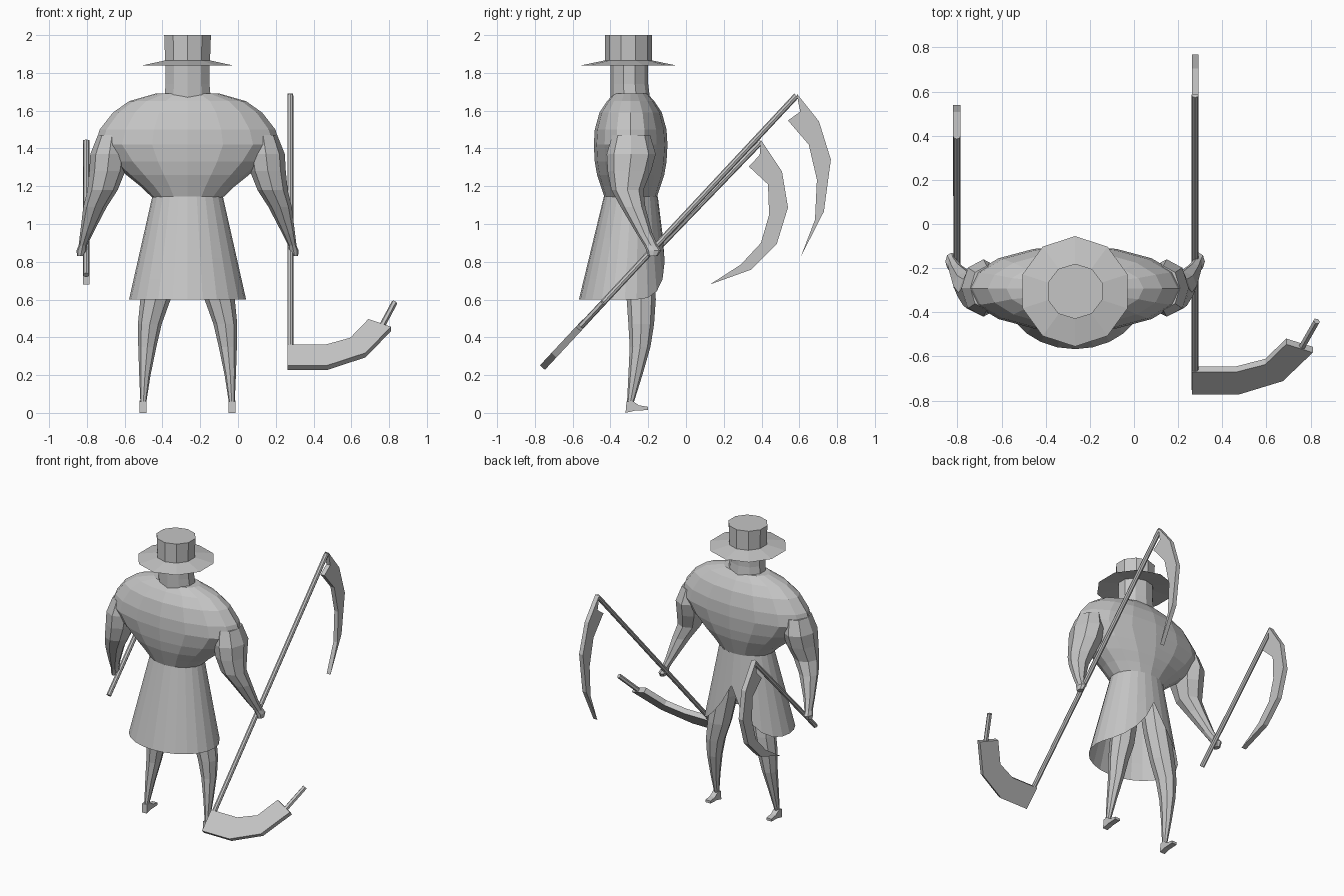
import bpy, bmesh, math
from mathutils import Vector

cube = bpy.data.objects.get("Cube")
if cube:
    bpy.data.objects.remove(cube)

CX = -0.267  # body centre line

grey = bpy.data.materials.new("plain grey")
grey.use_nodes = True
grey.diffuse_color = (0.56, 0.56, 0.56, 1)
grey.node_tree.nodes["Principled BSDF"].inputs["Base Color"].default_value = grey.diffuse_color


def finish(name, bm, mirror=False, on_body=True):
    """Turn a bmesh into a flat shaded object, mirrored about the body centre if asked."""
    bmesh.ops.recalc_face_normals(bm, faces=bm.faces)
    mesh = bpy.data.meshes.new(name)
    bm.to_mesh(mesh)
    bm.free()
    mesh.materials.append(grey)
    ob = bpy.data.objects.new(name, mesh)
    bpy.context.collection.objects.link(ob)
    if on_body:
        ob.location.x = CX
    if mirror:
        ob.modifiers.new("Mirror", 'MIRROR').use_mirror_merge = False
    return ob


def loft(name, rings, n, mirror=False):
    """Skin horizontal ellipses given as (x, y, z, rx, ry) and cap both ends."""
    bm = bmesh.new()
    loops = []
    for x, y, z, rx, ry in rings:
        angles = [math.pi / 2 + math.tau * k / n for k in range(n)]
        loops.append([bm.verts.new((x + rx * math.cos(a), y + ry * math.sin(a), z)) for a in angles])
    for lo, hi in zip(loops, loops[1:]):
        for k in range(n):
            j = (k + 1) % n
            bm.faces.new((lo[k], lo[j], hi[j], hi[k]))
    bm.faces.new(loops[0])
    bm.faces.new(loops[-1])
    return finish(name, bm, mirror)


def plate(name, points, place, depth, **kw):
    """Extrude a flat outline; place maps outline coordinates to space."""
    bm = bmesh.new()
    depth = Vector(depth)
    face = bm.faces.new([bm.verts.new(Vector(place(a, b)) - depth / 2) for a, b in points])
    new = bmesh.ops.extrude_face_region(bm, geom=[face])["geom"]
    bmesh.ops.translate(bm, vec=depth, verts=[v for v in new if isinstance(v, bmesh.types.BMVert)])
    return finish(name, bm, **kw)


def rod(name, start, end, radius, sides):
    start, end = Vector(start), Vector(end)
    bm = bmesh.new()
    bmesh.ops.create_cone(bm, cap_ends=True, segments=sides, radius1=radius, radius2=radius,
                          depth=(end - start).length)
    ob = finish(name, bm, on_body=False)
    ob.location = (start + end) / 2
    ob.rotation_mode = 'QUATERNION'
    ob.rotation_quaternion = (end - start).to_track_quat('Z', 'Y')
    return ob


# Hat and neck
loft("hat", [(0, -.305, 1.858, .11, .11), (0, -.305, 1.84, .25, .25),
             (0, -.305, 1.866, .125, .125), (0, -.305, 2, .13, .125)], 10)
loft("neck", [(0, -.295, 1.66, .13, .105), (0, -.3, 1.74, .122, .1), (0, -.3, 1.86, .122, .1)], 10)

# Bulky torso
torso = [(1.14, .187, .138), (1.2, .25, .158), (1.26, .325, .178), (1.33, .41, .19), (1.42, .49, .195),
         (1.5, .465, .19), (1.59, .395, .165), (1.65, .31, .125), (1.69, .17, .09)]
loft("torso", [(0, -.293, z, rx, ry) for z, rx, ry in torso], 16)

# Arms ending in closed hands
loft("arms", [(.4, -.29, 1.47, .075, .1), (.415, -.29, 1.37, .1, .13), (.425, -.3, 1.28, .095, .115),
              (.45, -.31, 1.18, .08, .085), (.49, -.28, 1.09, .062, .065), (.535, -.22, .95, .034, .042),
              (.555, -.185, .885, .022, .036), (.56, -.17, .86, .028, .04), (.567, -.175, .83, .018, .025)],
     8, mirror=True)

# Long skirt, cut away in a curve at +y
bm = bmesh.new()
SIDES, ROWS = 24, 5
grid = []
for k in range(SIDES):
    a = math.tau * k / SIDES
    off = min(a, math.tau - a)
    hem = .6 + .33 * max(0, 1 - off / 1.3) ** 2.2
    column = []
    for r in range(ROWS + 1):
        z = 1.145 + (hem - 1.145) * r / ROWS
        t = (1.145 - z) / .545
        rx, ry = .187 + .123 * t, .143 + .1 * t
        column.append(bm.verts.new((rx * math.sin(a), -.292 - .032 * t + ry * math.cos(a), z)))
    grid.append(column)
for k in range(SIDES):
    here, there = grid[k], grid[(k + 1) % SIDES]
    for r in range(ROWS):
        bm.faces.new((here[r], there[r], there[r + 1], here[r + 1]))
finish("skirt", bm)

# Legs and feet
loft("legs", [(.1, -.27, 1.08, .08, .09), (.135, -.25, .8, .085, .085), (.17, -.237, .6, .08, .077),
              (.2, -.237, .47, .063, .068), (.213, -.243, .35, .048, .055), (.226, -.268, .2, .03, .037),
              (.235, -.297, .04, .014, .016)], 8, mirror=True)
plate("feet", [(-.32, 0), (-.27, .012), (-.2, .015), (-.2, .032), (-.25, .04), (-.285, .065), (-.315, .06)],
      lambda y, z: (.236, y, z), (.038, 0, 0), mirror=True)

# Long scythe on the left, with its stock at the foot of the shaft
LX, SX = .277, -.803
rod("long_shaft", (LX, -.75, .25), (LX, .585, 1.68), .016, 8)
plate("long_blade", [(.587, 1.69), (.704, 1.543), (.767, 1.341), (.73, 1.066), (.608, .827), (.683, 1.023),
                     (.693, 1.235), (.65, 1.42), (.54, 1.548), (.605, 1.595), (.595, 1.64)],
      lambda y, z: (LX, y, z), (.03, 0, 0), on_body=False)


def along_shaft(x, s):
    return (x, -.76 + .68 * s, .24 + .73 * s)


plate("stock", [(.262, .15), (.463, .15), (.595, .2), (.69, .335), (.81, .28), (.675, .09), (.474, 0), (.262, 0)],
      along_shaft, (0, .026, -.024), on_body=False)
rod("stock_rod", along_shaft(.75, .27), along_shaft(.828, .47), .016, 6)

# Short scythe on the right
rod("short_shaft", (SX, -.285, .73), (SX, .397, 1.437), .016, 8)
plate("short_blade", [(.397, 1.445), (.508, 1.278), (.54, 1.087), (.481, .896), (.344, .758), (.127, .68),
                      (.29, .785), (.397, .9), (.44, 1.05), (.434, 1.21), (.333, 1.304), (.39, 1.365)],
      lambda y, z: (SX, y, z), (.034, 0, 0), on_body=False)
